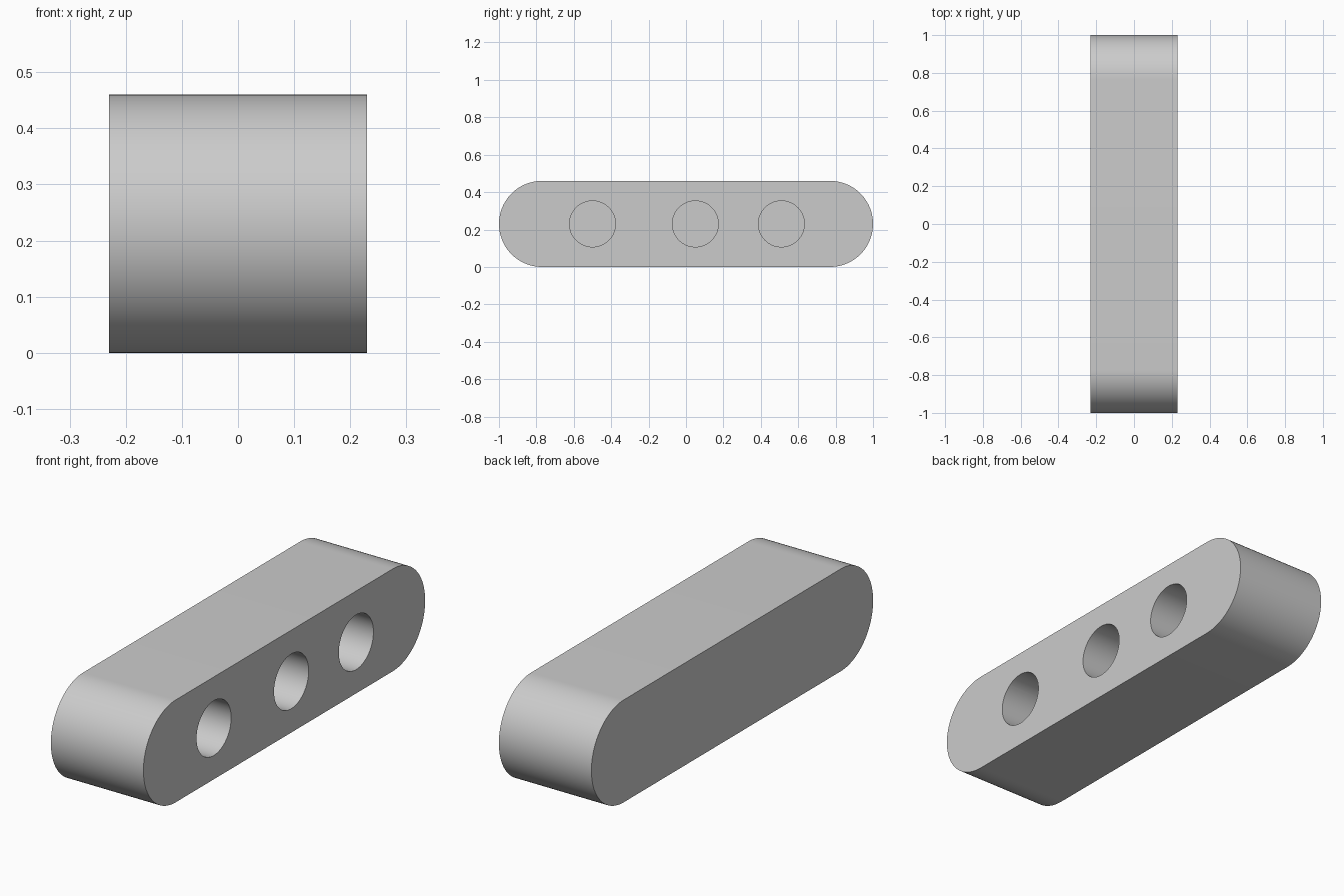
import bpy, bmesh, math

cube = bpy.data.objects.get("Cube")
if cube:
    bpy.data.objects.remove(cube, do_unlink=True)

R = 0.23            # radius of the rounded ends, also half the thickness
HALF_STRAIGHT = 1 - R
HOLE_R = 0.123
HOLE_DEPTH = 0.36
HOLE_CENTRES = (-0.5, 0.05, 0.51)

grey = bpy.data.materials.new("plain_grey")
grey.use_nodes = True
colour = (0.6, 0.6, 0.6, 1)
grey.diffuse_color = colour
grey.node_tree.nodes["Principled BSDF"].inputs["Base Color"].default_value = colour


def prism(name, outline, x0, x1):
    """Extrude a y-z outline along x."""
    bm = bmesh.new()
    face = bm.faces.new([bm.verts.new((x0, y, z)) for y, z in outline])
    grown = bmesh.ops.extrude_face_region(bm, geom=[face])["geom"]
    bmesh.ops.translate(bm, vec=(x1 - x0, 0, 0),
                        verts=[v for v in grown if isinstance(v, bmesh.types.BMVert)])
    bmesh.ops.recalc_face_normals(bm, faces=bm.faces)
    mesh = bpy.data.meshes.new(name)
    bm.to_mesh(mesh)
    bm.free()
    mesh.materials.append(grey)
    obj = bpy.data.objects.new(name, mesh)
    bpy.context.collection.objects.link(obj)
    return obj


def arc(centre, radius, start, sweep, steps):
    return [(centre + radius * math.cos(start + sweep * i / steps),
             R + radius * math.sin(start + sweep * i / steps)) for i in range(steps + 1)]


# Bar with fully rounded ends
outline = (arc(HALF_STRAIGHT, R, -math.pi / 2, math.pi, 48)
           + arc(-HALF_STRAIGHT, R, math.pi / 2, math.pi, 48))
bar = prism("rounded_bar", outline, -R, R)

# Blind round holes in the left side
cutters = []
for i, y in enumerate(HOLE_CENTRES):
    circle = arc(y, HOLE_R, 0, 2 * math.pi, 64)[:-1]
    cutter = prism(f"hole_cutter_{i + 1}", circle, R - HOLE_DEPTH, R + 0.1)
    cutter.hide_render = True
    cutters.append(cutter)
    mod = bar.modifiers.new(f"hole_{i + 1}", 'BOOLEAN')
    mod.operation = 'DIFFERENCE'
    mod.solver = 'EXACT'
    mod.object = cutter

# Apply the cuts, then smooth the curved walls
bpy.ops.object.select_all(action='DESELECT')
bpy.context.view_layer.objects.active = bar
bar.select_set(True)
for mod in list(bar.modifiers):
    bpy.ops.object.modifier_apply(modifier=mod.name)
for cutter in cutters:
    bpy.data.objects.remove(cutter, do_unlink=True)
bpy.ops.object.shade_smooth_by_angle(angle=math.radians(30))
